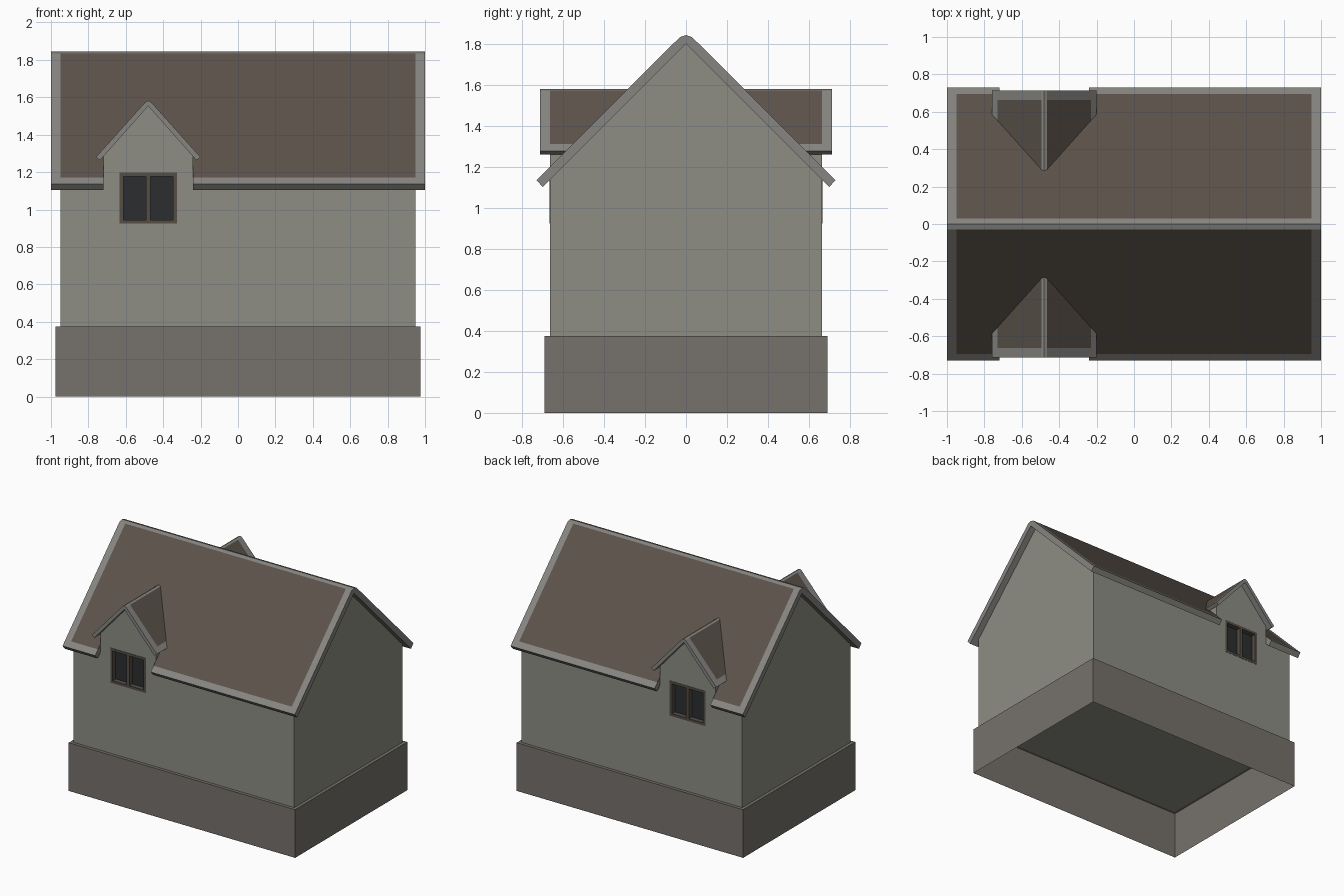
import bpy, bmesh
from mathutils import Vector

if "Cube" in bpy.data.objects:
    bpy.data.objects.remove(bpy.data.objects["Cube"])


def mat(name, r, g, b):
    m = bpy.data.materials.new(name)
    m.diffuse_color = (r, g, b, 1)
    m.use_nodes = True
    m.node_tree.nodes["Principled BSDF"].inputs["Base Color"].default_value = m.diffuse_color
    return m


PLASTER = mat("plaster", 0.27, 0.27, 0.23)
STONE = mat("stone", 0.18, 0.165, 0.15)
TRIM = mat("trim", 0.24, 0.235, 0.22)
SHINGLE = mat("shingle", 0.105, 0.085, 0.068)
WOOD = mat("wood", 0.09, 0.075, 0.06)
GLASS = mat("glass", 0.025, 0.027, 0.03)

DX = -0.48          # dormer centre
WALL_Y = 0.665      # front and back wall planes
UNDER = 1.80        # height of the main roof underside at the ridge


def finish(name, bm, mats):
    bmesh.ops.recalc_face_normals(bm, faces=bm.faces)
    me = bpy.data.meshes.new(name)
    bm.to_mesh(me)
    bm.free()
    ob = bpy.data.objects.new(name, me)
    bpy.context.collection.objects.link(ob)
    for m in mats:
        me.materials.append(m)
    return ob


def box(name, lo, hi, m, open_bottom=False):
    bm = bmesh.new()
    bmesh.ops.create_cube(bm, size=1)
    for v in bm.verts:
        v.co = Vector([(a + b) / 2 + c * abs(b - a) for a, b, c in zip(lo, hi, v.co)])
    if open_bottom:
        low = min(bm.faces, key=lambda f: f.calc_center_median().z)
        bmesh.ops.delete(bm, geom=[low], context='FACES_ONLY')
    return finish(name, bm, [m] if m else [])


def prism(name, half, stations, place, mats, fields=False, clip=0):
    """Mirror a half profile (ridge first, last point on axis), loft it along the stations."""
    pts = half + [(-u, z) for u, z in reversed(half[1:-1])]
    n = len(pts)
    bm = bmesh.new()
    rings = [[bm.verts.new(place(u, s, z)) for u, z in pts] for s in stations]
    for k in range(len(rings) - 1):
        for i in range(n):
            j = (i + 1) % n
            f = bm.faces.new((rings[k][i], rings[k][j], rings[k + 1][j], rings[k + 1][i]))
            # shingle field inside the trim border
            if fields and k == 1 and i in (1, n - 2):
                f.material_index = 1
    bm.faces.new(rings[0])
    bm.faces.new(rings[-1])
    if clip:
        # cut away what lies below the main roof
        bmesh.ops.bisect_plane(bm, geom=bm.verts[:] + bm.edges[:] + bm.faces[:],
                               plane_co=(0, 0, UNDER), plane_no=(0, clip, 1), clear_inner=True)
        bmesh.ops.holes_fill(bm, edges=[e for e in bm.edges if e.is_boundary], sides=0)
    return finish(name, bm, mats)


def cut(ob, cutter):
    md = ob.modifiers.new("cut", 'BOOLEAN')
    md.operation = 'DIFFERENCE'
    md.solver = 'EXACT'
    md.object = cutter
    cutter.hide_render = True
    cutter.hide_viewport = True


def along_x(u, s, z):
    return (s, u, z)


# Open-bottomed plinth
box("plinth", (-0.975, -0.69, 0), (0.975, 0.69, 0.375), STONE, open_bottom=True)

# Main walls with gables
walls = prism("walls", [(0, UNDER + 0.01), (WALL_Y, UNDER - WALL_Y + 0.01), (WALL_Y, 0.37), (0, 0.37)],
              [-0.95, 0.95], along_x, [PLASTER])

# Main roof slab with light border and brown fields
roof = prism("main_roof", [(0, 1.845), (0.03, 1.835), (0.695, 1.172), (0.73, 1.137),
                           (0.70, 1.103), (0, UNDER + 0.003)],
             [-1, -0.95, 0.95, 1], along_x, [TRIM, SHINGLE], fields=True)

# A dormer with window on the front (-1) and the back (1)
for side, label in ((-1, "front"), (1, "back")):
    def along_y(u, s, z, side=side):
        return (DX + u, side * s, z)

    def side_box(name, x0, x1, y0, y1, z0, z1, m, side=side):
        a, b = sorted((side * y0, side * y1))
        return box(name, (x0, a, z0), (x1, b, z1), m)

    d_wall = prism(label + "_dormer_wall", [(0, 1.56), (0.24, 1.293), (0.24, 1.0), (0, 1.0)],
                   [WALL_Y, 0.15], along_y, [PLASTER], clip=side)
    prism(label + "_dormer_roof", [(0, 1.582), (0.015, 1.575), (0.25, 1.313), (0.28, 1.28),
                                   (0.258, 1.263), (0, 1.553)],
          [0.713, 0.663, 0.15], along_y, [TRIM, SHINGLE], fields=True, clip=side)

    # Gap in the eaves and window recess
    cut(roof, side_box(label + "_eave_cutter", DX - 0.239, DX + 0.239, 0.61, 0.9, 0.9, 1.4, None))
    recess = side_box(label + "_window_cutter", DX - 0.153, DX + 0.153, 0.625, 0.8, 0.925, 1.197, None)
    cut(walls, recess)
    cut(d_wall, recess)

    # Window frame, mullion and glass
    L, R, B, T, w = DX - 0.153, DX + 0.153, 0.925, 1.197, 0.02
    bars = {"left": (L, L + w, B, T), "right": (R - w, R, B, T),
            "sill": (L + w, R - w, B, B + w), "head": (L + w, R - w, T - w, T),
            "mullion": (DX - 0.013, DX + 0.013, B + w, T - w)}
    for part, (x0, x1, z0, z1) in bars.items():
        side_box(f"{label}_window_{part}", x0, x1, 0.62, 0.667, z0, z1, WOOD)
    side_box(label + "_window_glass", L + w, R - w, 0.62, 0.63, B + w, T - w, GLASS)
